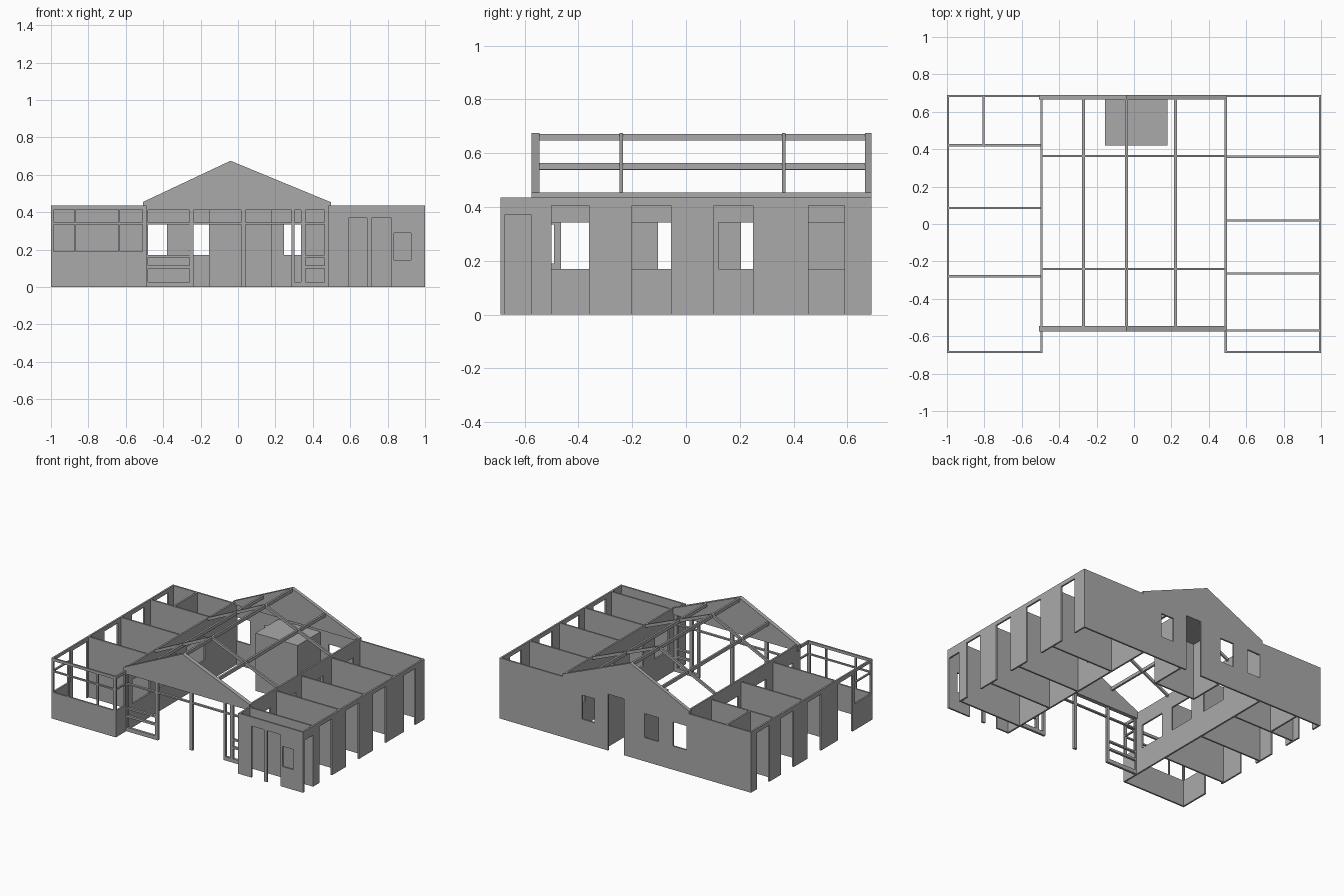
import bpy, bmesh
from mathutils import Vector

cube = bpy.data.objects.get("Cube")
if cube:
    bpy.data.objects.remove(cube, do_unlink=True)

grey = bpy.data.materials.new("plain grey")
grey.use_nodes = True
COLOUR = (0.4, 0.4, 0.4, 1)
grey.diffuse_color = COLOUR
grey.node_tree.nodes["Principled BSDF"].inputs["Base Color"].default_value = COLOUR

T = 0.012          # wall thickness
TOP = 0.435        # wing wall height
EAVE = 0.455       # hall wall height
RIDGE = (-0.04, 0.675)
LEFT, RIGHT = -0.5, 0.485    # hall side walls


def finish(name, bm):
    bmesh.ops.recalc_face_normals(bm, faces=bm.faces[:])
    mesh = bpy.data.meshes.new(name)
    bm.to_mesh(mesh)
    bm.free()
    mesh.materials.append(grey)
    obj = bpy.data.objects.new(name, mesh)
    bpy.context.scene.collection.objects.link(obj)
    return obj


def extrude(bm, faces, offset):
    """Thicken flat faces into a solid along the offset."""
    res = bmesh.ops.extrude_face_region(bm, geom=faces, use_keep_orig=True)
    moved = [v for v in res["geom"] if isinstance(v, bmesh.types.BMVert)]
    bmesh.ops.translate(bm, verts=moved, vec=offset)


def wall(name, axis, at, a0, a1, top=TOP, holes=(), thick=T):
    """Upright wall running along x or y, with rectangular openings (a0, a1, z0, z1)."""
    us = sorted({a0, a1, *[u for h in holes for u in h[:2]]})
    zs = sorted({0, top, *[z for h in holes for z in h[2:]]})
    bm = bmesh.new()

    def point(u, z):
        return bm.verts.new((u, at, z) if axis == "x" else (at, u, z))

    grid = [[point(u, z) for z in zs] for u in us]
    faces = []
    for i in range(len(us) - 1):
        for j in range(len(zs) - 1):
            u, z = (us[i] + us[i + 1]) / 2, (zs[j] + zs[j + 1]) / 2
            if not any(h[0] < u < h[1] and h[2] < z < h[3] for h in holes):
                faces.append(bm.faces.new((grid[i][j], grid[i + 1][j],
                                           grid[i + 1][j + 1], grid[i][j + 1])))
    extrude(bm, faces, Vector((0, thick, 0) if axis == "x" else (thick, 0, 0)))
    bmesh.ops.delete(bm, geom=[v for v in bm.verts if not v.link_faces], context="VERTS")
    return finish(name, bm)


def box(name, x0, x1, y0, y1, z0, z1):
    bm = bmesh.new()
    bmesh.ops.create_cube(bm, size=1)
    for v in bm.verts:
        v.co = Vector((x1 if v.co.x > 0 else x0, y1 if v.co.y > 0 else y0,
                       z1 if v.co.z > 0 else z0))
    return finish(name, bm)


def profile(name, points, y0, y1):
    """Extrude an x-z outline from y0 to y1."""
    bm = bmesh.new()
    face = bm.faces.new([bm.verts.new((x, y0, z)) for x, z in points])
    extrude(bm, [face], Vector((0, y1 - y0, 0)))
    return finish(name, bm)


def doors(spans, top):
    return [(a, b, 0, top) for a, b in spans]


def windows(spans):
    return [(a, b, 0.17, 0.343) for a, b in spans]


def glazing(spans):
    """Main pane with a transom pane above it."""
    return [(a, b, z0, z1) for a, b in spans for z0, z1 in ((0.19, 0.335), (0.345, 0.415))]


# Outer walls
wall("back_wall", "x", 0.69 - T, -1, 1,
     holes=windows([(-0.49, -0.38), (-0.265, -0.155), (0.245, 0.345)])
     + doors([(0.01, 0.136)], 0.405))
wall("left_outer_wall", "y", 1 - T, -0.69, 0.69,
     holes=doors([(-0.5, -0.36), (-0.2, -0.055), (0.105, 0.25), (0.455, 0.59)], 0.405)
     + doors([(-0.675, -0.575)], 0.37))
wall("right_outer_wall", "y", -1, -0.69, 0.69,
     holes=doors([(-0.465, -0.3), (-0.105, 0.05), (0.205, 0.35), (0.48, 0.62)], 0.405)
     + glazing([(-0.675, -0.49)]))

# Wing fronts
wall("left_wing_front", "x", -0.69, RIGHT, 1,
     holes=doors([(0.59, 0.69), (0.715, 0.82)], 0.37) + [(0.835, 0.925, 0.145, 0.29)])
wall("right_wing_front", "x", -0.69, -1, LEFT + T,
     holes=glazing([(-0.985, -0.875), (-0.865, -0.64), (-0.63, -0.51)]))

# Walls between hall and wings
wall("hall_left_wall", "y", RIGHT, -0.57, 0.69, EAVE,
     windows([(-0.5, -0.34), (-0.21, -0.05), (0.12, 0.26), (0.45, 0.6)]))
wall("hall_right_wall", "y", LEFT, -0.57, 0.69, EAVE,
     windows([(-0.5, -0.3), (-0.2, 0), (0.12, 0.32)]))
wall("left_wing_return", "y", RIGHT, -0.69, -0.57)
wall("right_wing_return", "y", LEFT, -0.69, -0.57, holes=glazing([(-0.675, -0.585)]))

# Room partitions
for i, y in enumerate((0.353, 0.013, -0.27, -0.575)):
    wall(f"left_partition_{i}", "x", y, RIGHT, 1)
for i, y in enumerate((0.415, 0.08, -0.285)):
    wall(f"right_partition_{i}", "x", y, -1, LEFT + T)
wall("corner_room_partition", "y", -0.81, 0.42, 0.69)

# Hall front frame: posts, then full-width and bay rails
FRONT = (-0.572, -0.555)
for i, (x0, x1) in enumerate(((LEFT, -0.48), (-0.26, -0.237), (0.015, 0.04),
                              (0.285, 0.303), (0.337, 0.362), (0.462, 0.497))):
    box(f"front_post_{i}", x0, x1, *FRONT, 0, 0.42)
box("transom_rail", LEFT, RIGHT, *FRONT, 0.335, 0.345)
for side, x0, x1 in (("right", -0.48, -0.26), ("left", 0.362, 0.462)):
    for i, (z0, z1) in enumerate(((0, 0.028), (0.1, 0.115), (0.158, 0.17))):
        box(f"{side}_bay_rail_{i}", x0, x1, *FRONT, z0, z1)
box("side_light_sill", 0.303, 0.337, *FRONT, 0, 0.028)

# Gables
for name, y0, y1, base in (("front_gable", -0.575, -0.545, 0.412),
                           ("back_gable", 0.665, 0.69, TOP)):
    profile(name, [(LEFT - 0.008, base), (0.493, base), (0.493, EAVE), RIDGE,
                   (LEFT - 0.008, EAVE)], y0, y1)

# Rafters, ridge beam and purlins
D = 0.022
for i, y in enumerate((-0.247, 0.357)):
    profile(f"rafter_pair_{i}", [(LEFT, EAVE), RIDGE, (0.493, EAVE), (0.493, EAVE - D),
                                 (RIDGE[0], RIDGE[1] - D), (LEFT, EAVE - D)], y, y + 0.013)
for name, x, z in (("ridge_beam", RIDGE[0], 0.672), ("right_purlin", -0.27, 0.562),
                   ("left_purlin", 0.222, 0.564)):
    box(name, x - 0.007, x + 0.007, -0.545, 0.665, z - 0.024, z)

# Closet at the back of the hall
wall("closet_front", "x", 0.42, -0.155, 0.18, 0.41)
wall("closet_right_side", "y", -0.155, 0.42, 0.68, 0.41)
wall("closet_left_side", "y", 0.18 - T, 0.42, 0.68, 0.41)
box("closet_top", -0.155, 0.18, 0.42, 0.68, 0.405, 0.415)
